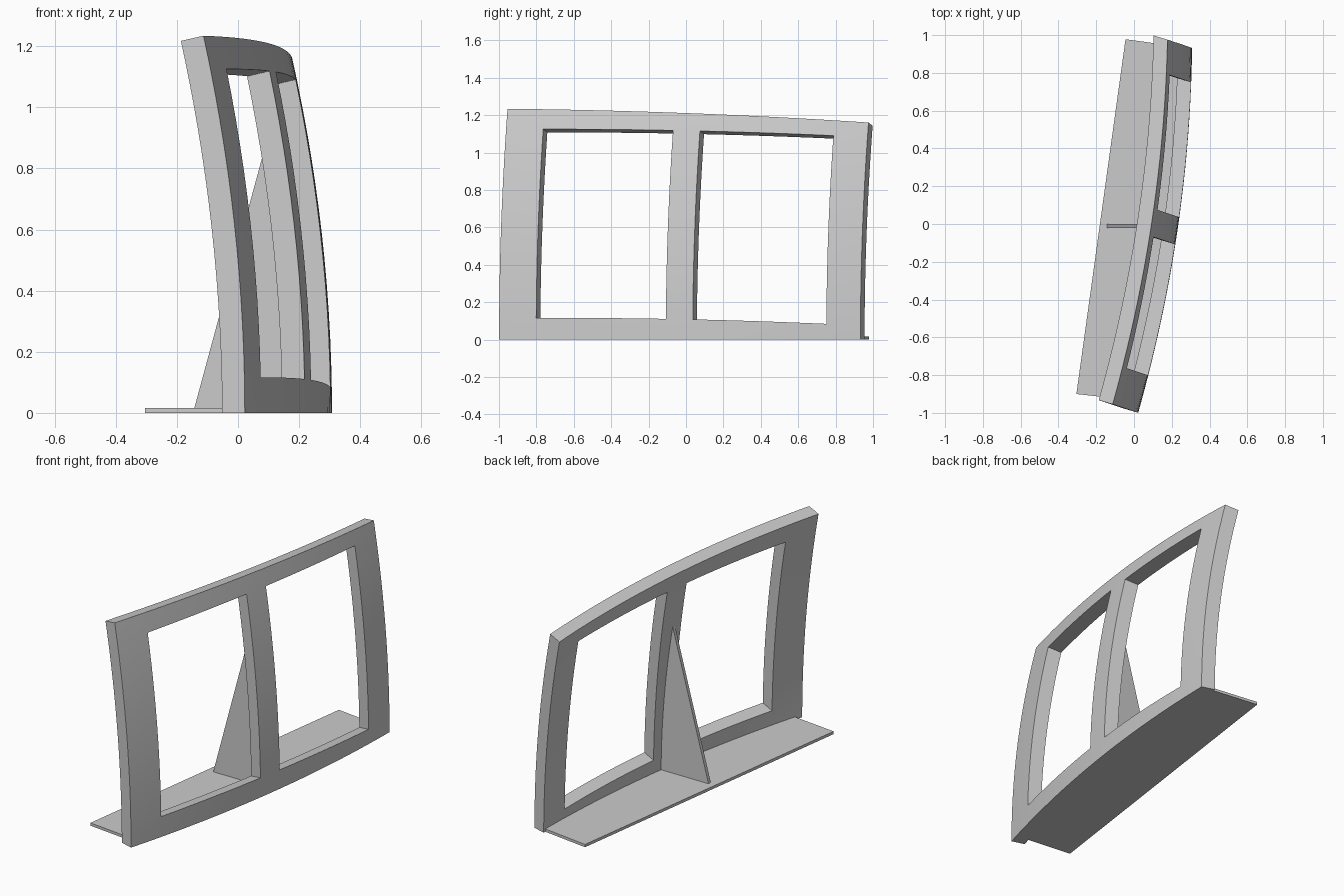
import bpy, bmesh
from mathutils import Vector

cube = bpy.data.objects.get("Cube")
if cube:
    bpy.data.objects.remove(cube, do_unlink=True)

grey = bpy.data.materials.new("light_grey")
grey.use_nodes = True
colour = (0.6, 0.6, 0.6, 1)
grey.diffuse_color = colour
grey.node_tree.nodes["Principled BSDF"].inputs["Base Color"].default_value = colour

DEPTH = Vector((-0.074, 0.022, -0.017))   # thickness direction of the frame
PLATE = 0.016


def dome(y, z):
    """Outer surface of the frame, bulging toward +x."""
    return 0.235 + 0.143 * y - 0.07 * y * y - 0.097 * z * z


def on_dome(u, v=None):
    """Project panel coordinates onto the dome; v=None lands on the ground."""
    x = 0.0
    for _ in range(25):
        y = u - x / 3
        z = 0.0 if v is None else v + 0.24 * x
        x = dome(y, z)
    return Vector((x, u - x / 3, 0.0 if v is None else v + 0.24 * x))


def finish(bm, name, smooth=False):
    bmesh.ops.recalc_face_normals(bm, faces=bm.faces)
    mesh = bpy.data.meshes.new(name)
    bm.to_mesh(mesh)
    bm.free()
    obj = bpy.data.objects.new(name, mesh)
    bpy.context.collection.objects.link(obj)
    mesh.materials.append(grey)
    if smooth:
        bpy.ops.object.select_all(action='DESELECT')
        obj.select_set(True)
        bpy.context.view_layer.objects.active = obj
        bpy.ops.object.shade_smooth_by_angle(angle=0.5)
    return obj


def prism(name, outline, offset):
    """Flat outline thickened along an offset."""
    bm = bmesh.new()
    a = [bm.verts.new(p) for p in outline]
    b = [bm.verts.new(Vector(p) + Vector(offset)) for p in outline]
    bm.faces.new(a)
    bm.faces.new(b[::-1])
    for i in range(len(a)):
        j = (i + 1) % len(a)
        bm.faces.new((a[j], a[i], b[i], b[j]))
    return finish(bm, name)


def subdivide(stops, steps):
    """Evenly split bands; returns the positions and the band of each cell."""
    pos, band = [stops[0]], []
    for k, n in enumerate(steps):
        for i in range(1, n + 1):
            pos.append(stops[k] + (stops[k + 1] - stops[k]) * i / n)
            band.append(k)
    return pos, band


# Window frame: a curved grid with two openings, given thickness
us, u_band = subdivide([-0.992, -0.776, -0.035, 0.116, 0.851, 1.035], [3, 8, 2, 8, 3])
ts, t_band = subdivide([0, 1, 2, 3], [2, 12, 2])
bm = bmesh.new()
outer, inner = [], []
for u in us:
    ground = on_dome(u)
    levels = [-0.24 * ground.x, 0.0567 - 0.053 * u, 1.0916 - 0.0546 * u, 1.191 - 0.0706 * u]
    col_out, col_in = [], []
    for t in ts:
        k = min(int(t), 2)
        p = on_dome(u, levels[k] + (levels[k + 1] - levels[k]) * (t - k))
        q = p + DEPTH
        if t == 0:
            p.z = q.z = 0
        col_out.append(bm.verts.new(p))
        col_in.append(bm.verts.new(q))
    outer.append(col_out)
    inner.append(col_in)

twin = {}
for a, b in zip(outer, inner):
    twin.update(zip(a, b))
for i, ub in enumerate(u_band):
    for j, tb in enumerate(t_band):
        if tb == 1 and ub in (1, 3):
            continue
        quad = (outer[i][j], outer[i + 1][j], outer[i + 1][j + 1], outer[i][j + 1])
        bm.faces.new(quad)
        bm.faces.new([twin[v] for v in reversed(quad)])
for e in [e for e in bm.edges if e.is_boundary and e.verts[0] in twin]:
    a, b = e.verts
    bm.faces.new((a, b, twin[b], twin[a]))
bmesh.ops.delete(bm, geom=[v for v in bm.verts if not v.link_faces], context='VERTS')
finish(bm, "window_frame", smooth=True)

# Base plate: straight back edge, front edge hidden inside the frame
front_edge = []
for i in range(17):
    y = -0.935 + 1.87 * i / 16
    front_edge.append((dome(y, 0) - 0.035, y, 0))
prism("base_plate", [(-0.045, 0.978, 0), (-0.305, -0.9, 0)] + front_edge, (0, 0, PLATE))

# Brace: thin upright triangle behind the middle bar
brace = [(-0.145, -0.02, PLATE / 2), (0.087, -0.02, 0.865)]
for i in range(9):
    z = 0.865 - (0.865 - PLATE / 2) * i / 8
    brace.append((dome(0, z) - 0.045, -0.02, z))
prism("support_brace", brace, (0, 0.02, 0))
